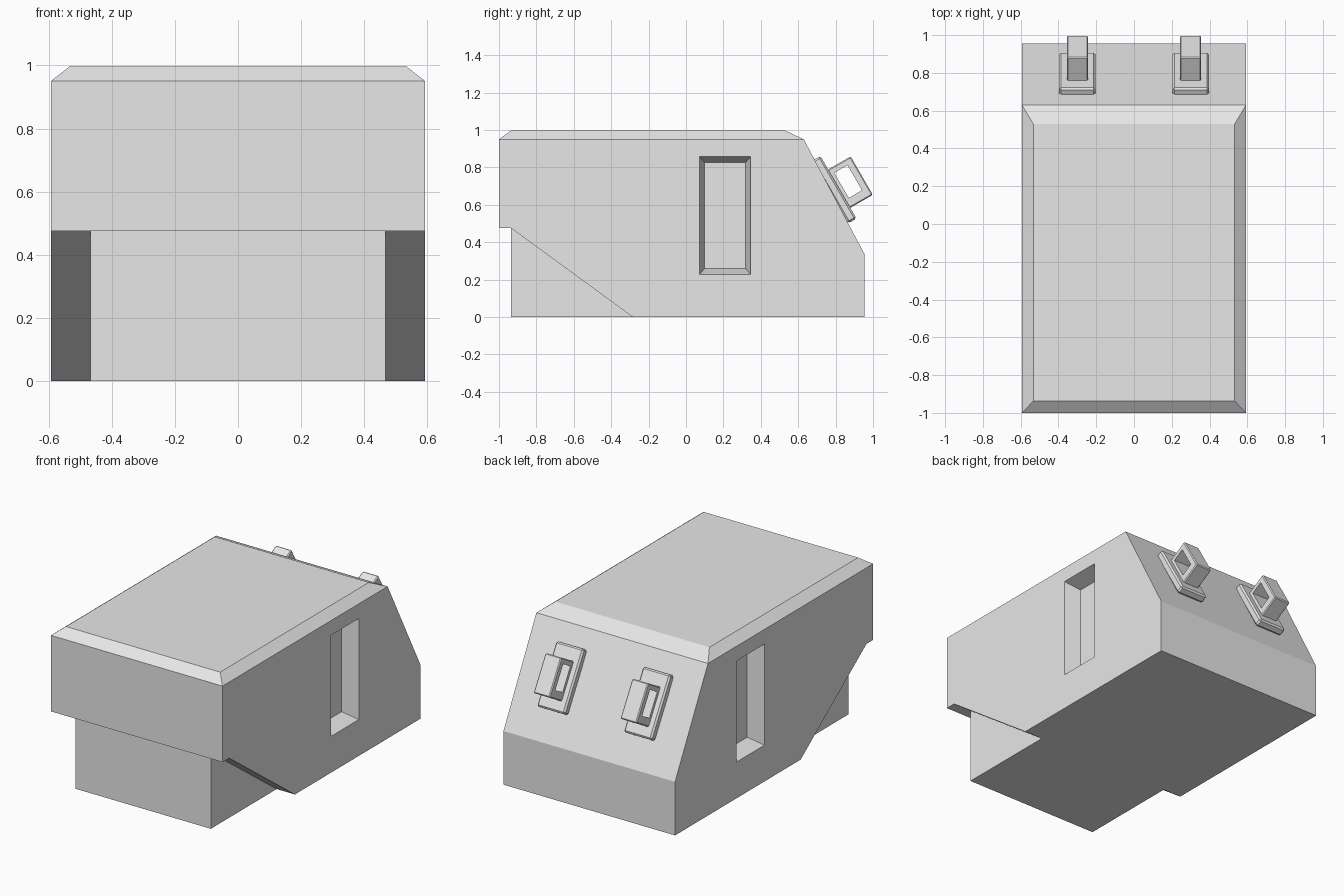
import bpy, bmesh, math
from mathutils import Vector

if "Cube" in bpy.data.objects:
    bpy.data.objects.remove(bpy.data.objects["Cube"])

grey = bpy.data.materials.new("light grey")
grey.diffuse_color = (0.8, 0.8, 0.8, 1)
grey.use_nodes = True
grey.node_tree.nodes["Principled BSDF"].inputs["Base Color"].default_value = grey.diffuse_color


def make_object(name, bm):
    bmesh.ops.recalc_face_normals(bm, faces=bm.faces[:])
    mesh = bpy.data.meshes.new(name)
    bm.to_mesh(mesh)
    bm.free()
    mesh.materials.append(grey)
    obj = bpy.data.objects.new(name, mesh)
    bpy.context.collection.objects.link(obj)
    return obj


def loft(name, bottom, top):
    """Closed solid between two matching outlines."""
    bm = bmesh.new()
    a = [bm.verts.new(p) for p in bottom]
    b = [bm.verts.new(p) for p in top]
    n = len(a)
    bm.faces.new(a)
    bm.faces.new(b)
    for i in range(n):
        j = (i + 1) % n
        bm.faces.new((a[i], a[j], b[j], b[i]))
    return make_object(name, bm)


def prism(name, profile, x0, x1):
    """Side profile of (y, z) points extruded along x."""
    return loft(name, [(x0, y, z) for y, z in profile],
                [(x1, y, z) for y, z in profile])


def rect(x, y0, y1, z0, z1):
    return [(x, y0, z0), (x, y1, z0), (x, y1, z1), (x, y0, z1)]


def cut(obj, cutter):
    mod = obj.modifiers.new("cut", 'BOOLEAN')
    mod.operation = 'DIFFERENCE'
    mod.solver = 'EXACT'
    mod.object = cutter
    cutter.hide_render = True
    bpy.context.view_layer.objects.active = obj
    bpy.ops.object.modifier_apply(modifier=mod.name)
    bpy.data.objects.remove(cutter)


W = 0.593

# main body with sloped back and cut-away lower front
body = prism("body", [(-1, 0.475), (-1, 0.95), (0.63, 0.95), (0.955, 0.335),
                      (0.955, 0), (-0.285, 0), (-0.935, 0.475)], -W, W)

# tapered recess in each side
for s in (-1, 1):
    k = 1.5  # carry the taper beyond the surface for a clean cut
    y0, y1, z0, z1 = 0.10, 0.318, 0.26, 0.825
    dy, dz = 0.028 * k, 0.033 * k
    cut(body, loft("recess_cutter",
                   rect(s * (W - 0.10), y0, y1, z0, z1),
                   rect(s * (W + 0.05), y0 - dy, y1 + dy, z0 - dz, z1 + dz)))

# narrower wedge below the front overhang
prism("front_core", [(-0.935, 0.475), (-0.935, 0), (-0.285, 0)], -0.467, 0.467)

# chamfered lid
loft("lid",
     [(-W, -1, 0.95), (W, -1, 0.95), (W, 0.63, 0.95), (-W, 0.63, 0.95)],
     [(-0.533, -0.937, 0.997), (0.533, -0.937, 0.997),
      (0.533, 0.53, 0.997), (-0.533, 0.53, 0.997)])

# hooks on the sloped back, laid out along (u) and out of (w) the slope
ORIGIN = Vector((0.8125, 0.6925))
ALONG = Vector((0.5, -math.sqrt(0.75)))
OUT = Vector((math.sqrt(0.75), 0.5))


def slope_box(name, x, half_width, u0, u1, w0, w1, bevel):
    prof = [ORIGIN + ALONG * u + OUT * w
            for u, w in ((u0, w0), (u1, w0), (u1, w1), (u0, w1))]
    obj = prism(name, prof, x - half_width, x + half_width)
    if bevel:
        bm = bmesh.new()
        bm.from_mesh(obj.data)
        bmesh.ops.bevel(bm, geom=bm.edges[:], offset=bevel, segments=1,
                        affect='EDGES')
        bm.to_mesh(obj.data)
        bm.free()
    return obj


for side, x in (("left", -0.3), ("right", 0.3)):
    slope_box(side + "_hook_plate", x, 0.096, -0.193, 0.193, -0.048, 0.003, 0.01)
    ring = slope_box(side + "_hook_ring", x, 0.056, -0.11, 0.127, -0.02, 0.142, 0.006)
    cut(ring, slope_box("ring_cutter", x, 0.1, -0.078, 0.077, 0.022, 0.104, 0))
